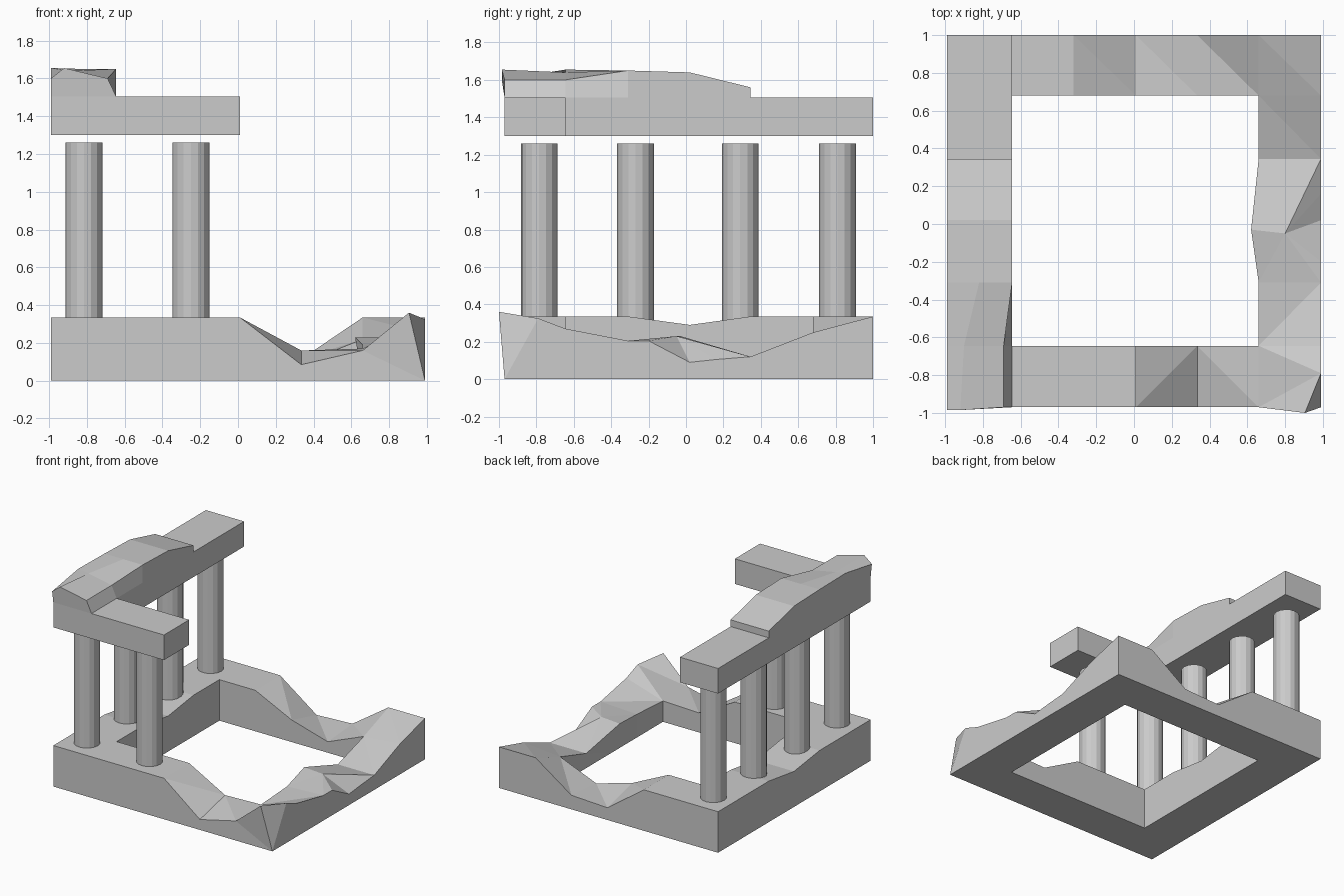
import bpy, bmesh
from mathutils import Vector

cube = bpy.data.objects.get("Cube")
if cube:
    bpy.data.objects.remove(cube)

stone = bpy.data.materials.new("grey_stone")
stone.use_nodes = True
colour = (0.6, 0.6, 0.6, 1)
stone.diffuse_color = colour
stone.node_tree.nodes["Principled BSDF"].inputs["Base Color"].default_value = colour


def finish(bm, name):
    bmesh.ops.recalc_face_normals(bm, faces=bm.faces)
    mesh = bpy.data.meshes.new(name)
    bm.to_mesh(mesh)
    bm.free()
    mesh.materials.append(stone)
    obj = bpy.data.objects.new(name, mesh)
    bpy.context.collection.objects.link(obj)
    return obj


# Foundation: square ring on a grid, with broken top heights
X = [-.99, -.645, -.32, .01, .335, .66, .99]
Y = [-.97, -.645, -.31, .02, .345, .68, 1]
FULL = .335
worn = {
    # front side
    (4, 0): .085, (4, 1): .16, (5, 0): .16, (5, 1): .17, (6, 0): .36,
    # left-hand and right-hand sides
    (0, 3): .29, (1, 3): .29,
    (6, 1): .27, (6, 2): .205, (6, 3): .09, (6, 4): .12, (6, 5): .25,
    (5, 2): .19, (5, 3): .23, (5, 4): .12, (5, 5): .22,
    # back side
    (3, 6): .1, (3, 5): .18, (4, 6): .115, (4, 5): .09,
}
shifted = {(6, 0): (.905, -1), (5, 3): (.62, -.03)}

bm = bmesh.new()
top, bottom = {}, {}
for i in range(7):
    for j in range(7):
        if i in (0, 1, 5, 6) or j in (0, 1, 5, 6):
            x, y = shifted.get((i, j), (X[i], Y[j]))
            top[i, j] = bm.verts.new((x, y, worn.get((i, j), FULL)))
            bottom[i, j] = bm.verts.new((X[i], Y[j], 0))
sides = {}
for i in range(6):
    for j in range(6):
        if i in (0, 5) or j in (0, 5):
            loop = [(i, j), (i + 1, j), (i + 1, j + 1), (i, j + 1)]
            bm.faces.new([top[k] for k in loop])
            bm.faces.new([bottom[k] for k in reversed(loop)])
            for a, b in zip(loop, loop[1:] + loop[:1]):
                key = frozenset((a, b))
                sides[key] = None if key in sides else (a, b)
for pair in sides.values():
    if pair:
        a, b = pair
        bm.faces.new((top[a], bottom[a], bottom[b], top[b]))


def split(a, b, co):
    edge = bm.edges.get((top[a], top[b]))
    vert = bmesh.utils.edge_split(edge, top[a], .5)[1]
    vert.co = Vector(co)
    return vert


# Broken notch in the side and chipped corner
ridge = split((6, 3), (5, 3), (.8, -.05, .23))
for end, co in (((6, 2), (.99, -.2, .205)), ((6, 4), (.99, .16, .105))):
    rim = split((6, 3), end, co)
    bmesh.ops.connect_verts(bm, verts=[ridge, rim])
    bmesh.ops.connect_verts(bm, verts=[ridge, top[end]])
split((6, 0), (6, 1), (.99, -.79, .325))
bmesh.ops.triangulate(bm, faces=[f for f in bm.faces if f.calc_center_median().z > .01])
finish(bm, "foundation")

# Columns
for n, (x, y) in enumerate([(-.815, -.785), (-.815, -.27), (-.815, .29),
                            (-.815, .81), (-.25, -.785)]):
    bm = bmesh.new()
    bmesh.ops.create_cone(bm, cap_ends=True, segments=16, radius1=.098, radius2=.098, depth=.98)
    bmesh.ops.translate(bm, verts=bm.verts, vec=(x, y, .77))
    finish(bm, f"column_{n + 1}")

# L-shaped lintel
bm = bmesh.new()
outline = [(-.99, -.97), (.01, -.97), (.01, -.645), (-.645, -.645), (-.645, 1), (-.99, 1)]
face = bm.faces.new([bm.verts.new((x, y, 1.3)) for x, y in outline])
grown = bmesh.ops.extrude_face_region(bm, geom=[face])["geom"]
bmesh.ops.translate(bm, verts=[g for g in grown if isinstance(g, bmesh.types.BMVert)],
                    vec=(0, 0, .205))
finish(bm, "lintel")

# Broken roof fragment: sections of y, middle x, middle z, inner x, inner z, outer z
sections = [
    (-.97, -.92, 1.655, -.69, 1.6, 1.6),
    (-.645, -.9, 1.64, -.69, 1.6, 1.655),
    (-.31, -.82, 1.65, -.645, 1.65, 1.65),
    (.02, -.82, 1.64, -.645, 1.64, 1.64),
    (.345, -.82, 1.56, -.645, 1.56, 1.56),
]
bm = bmesh.new()
rings = []
for y, mx, mz, ix, iz, oz in sections:
    lean = -.015 if y < -.9 else 0
    points = [(-.99, y, 1.505), (-.99, y + lean, oz), (mx, y + lean, mz),
              (ix, y, iz), (-.645, y, 1.505)]
    rings.append([bm.verts.new(p) for p in points])
for a, b in zip(rings, rings[1:]):
    for k in range(5):
        m = (k + 1) % 5
        bm.faces.new((a[k], a[m], b[m], b[k]))
bm.faces.new(rings[0])
bm.faces.new(rings[-1])
finish(bm, "roof_fragment")
